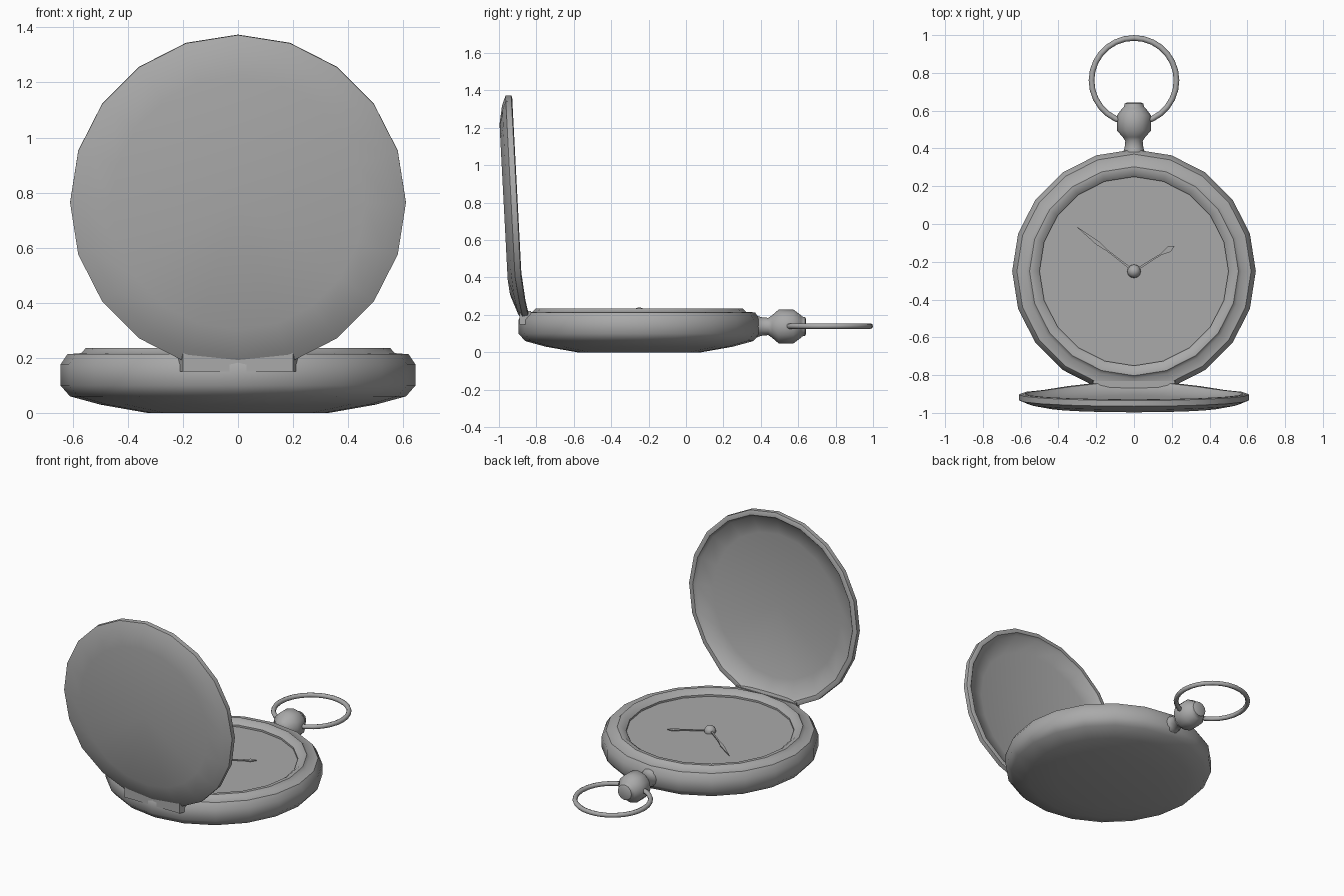
import bpy
import bmesh
from math import cos, sin, pi, radians, atan2
from mathutils import Matrix, Vector

old = bpy.data.objects.get("Cube")
if old:
    bpy.data.objects.remove(old, do_unlink=True)

metal = bpy.data.materials.new("grey_metal")
metal.use_nodes = True
GREY = (0.4, 0.4, 0.4, 1)
metal.diffuse_color = GREY
metal.node_tree.nodes["Principled BSDF"].inputs["Base Color"].default_value = GREY


def finish(name, bm, smooth=45):
    bmesh.ops.remove_doubles(bm, verts=bm.verts, dist=1e-5)
    bmesh.ops.recalc_face_normals(bm, faces=bm.faces)
    mesh = bpy.data.meshes.new(name)
    bm.to_mesh(mesh)
    bm.free()
    mesh.materials.append(metal)
    mesh.shade_smooth()
    mesh.set_sharp_from_angle(angle=radians(smooth))
    obj = bpy.data.objects.new(name, mesh)
    bpy.context.collection.objects.link(obj)
    return obj


def lathe(profile, sides, matrix, closed=False):
    """Spin (radius, height) points about local z."""
    bm = bmesh.new()
    rings = [[bm.verts.new((r * cos(2 * pi * i / sides), r * sin(2 * pi * i / sides), h))
              for i in range(sides)] for r, h in profile]
    pairs = list(zip(rings, rings[1:]))
    if closed:
        pairs.append((rings[-1], rings[0]))
    for a, b in pairs:
        for i in range(sides):
            k = (i + 1) % sides
            bm.faces.new((a[i], a[k], b[k], b[i]))
    bmesh.ops.transform(bm, matrix=matrix, verts=bm.verts)
    return bm


def prism(outline, z0, z1):
    """Extrude an xy outline between two heights."""
    bm = bmesh.new()
    low = [bm.verts.new((x, y, z0)) for x, y in outline]
    face = bm.faces.new(low)
    top = bmesh.ops.extrude_face_region(bm, geom=[face])["geom"]
    bmesh.ops.translate(bm, vec=(0, 0, z1 - z0),
                        verts=[g for g in top if isinstance(g, bmesh.types.BMVert)])
    return bm


center = Vector((0, -0.25, 0))

# Case with bezel
case = [(0, 0), (0.33, 0), (0.5, 0.03), (0.61, 0.06), (0.645, 0.1), (0.645, 0.175),
        (0.62, 0.213), (0.57, 0.217), (0.553, 0.235), (0.53, 0.235), (0.5, 0.21),
        (0.5, 0.198), (0, 0.198)]
finish("case", lathe(case, 20, Matrix.Translation(center)))

# Open lid, hollow inside, its foot bent back toward the hinge
lid = [(0, -0.075), (0.46, -0.075), (0.56, -0.056), (0.61, -0.035), (0.61, -0.005),
       (0.6, 0), (0.58, 0), (0.565, -0.02), (0.46, -0.042), (0, -0.05)]
pose = Matrix.Translation((0, -0.898, 0.765)) @ Matrix.Rotation(radians(-87), 4, "X")
bm = lathe(lid, 20, pose)
for v in bm.verts:
    v.co.y += 0.035 * max(0, (0.36 - v.co.z) / 0.2)
finish("lid", bm)

# Hinge bridging lid and case
bm = prism([(-0.2, -0.89), (0.2, -0.89), (0.22, -0.83), (-0.22, -0.83)], 0.15, 0.22)
finish("hinge", bm)

# Stem and winding crown
crown = [(0, 0.33), (0.07, 0.35), (0.05, 0.4), (0.046, 0.44), (0.06, 0.46), (0.09, 0.495),
         (0.09, 0.575), (0.06, 0.615), (0.053, 0.62), (0.05, 0.637), (0.04, 0.642), (0, 0.642)]
along_y = Matrix.Translation((0, 0, 0.138)) @ Matrix.Rotation(radians(-90), 4, "X")
finish("crown", lathe(crown, 12, along_y))

# Carrying ring
section = [(0.225 + 0.015 * cos(pi * i / 4), 0.015 * sin(pi * i / 4)) for i in range(8)]
finish("carrying_ring", lathe(section, 28, Matrix.Translation((0, 0.76, 0.14)), closed=True), 60)

# Centre pin
ball = [(0.036 * sin(pi * i / 8), -0.036 * cos(pi * i / 8)) for i in range(9)]
finish("centre_pin", lathe(ball, 12, Matrix.Translation(center + Vector((0, 0, 0.204)))), 60)


# Hands: a thin stalk ending in a long leaf
def hand(name, tip, leaf_start, leaf_wide, half_width, z):
    reach = Vector(tip) - center.xy
    n = reach.length
    side = [(0, 0.006), (leaf_start * n, 0.004), (leaf_wide * n, half_width), (n, 0)]
    outline = [(x, -w) for x, w in side] + [(x, w) for x, w in reversed(side[:-1])]
    bm = prism(outline, z, z + 0.006)
    turn = Matrix.Translation(center) @ Matrix.Rotation(atan2(reach.y, reach.x), 4, "Z")
    bmesh.ops.transform(bm, matrix=turn, verts=bm.verts)
    finish(name, bm, 30)


hand("minute_hand", (-0.31, -0.01), 0.45, 0.62, 0.011, 0.21)
hand("hour_hand", (0.215, -0.115), 0.66, 0.86, 0.016, 0.204)
